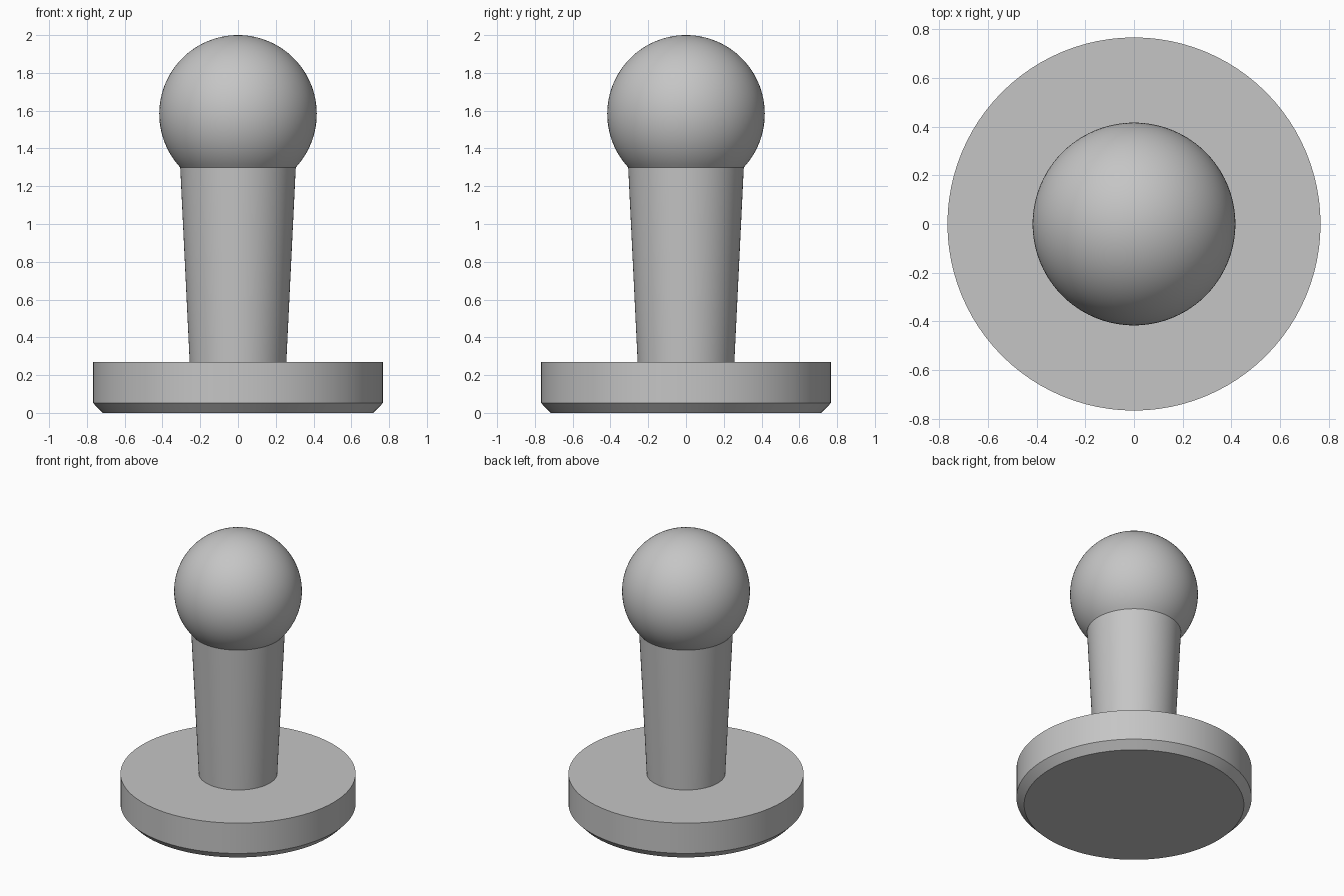
import bpy, bmesh, math

if "Cube" in bpy.data.objects:
    bpy.data.objects.remove(bpy.data.objects["Cube"])

grey = bpy.data.materials.new("plain grey")
grey.diffuse_color = (0.56, 0.56, 0.56, 1)
grey.use_nodes = True
grey.node_tree.nodes["Principled BSDF"].inputs["Base Color"].default_value = grey.diffuse_color


def lathe(name, profile, sides=96):
    """Spin an (radius, height) outline around z into a smooth-shaded part."""
    bm = bmesh.new()
    verts = [bm.verts.new((r, 0, z)) for r, z in profile]
    edges = [bm.edges.new(pair) for pair in zip(verts, verts[1:])]
    bmesh.ops.spin(bm, geom=verts + edges, cent=(0, 0, 0), axis=(0, 0, 1),
                   angle=math.tau, steps=sides, use_duplicate=False)
    bmesh.ops.remove_doubles(bm, verts=bm.verts, dist=1e-5)
    bmesh.ops.recalc_face_normals(bm, faces=bm.faces)
    mesh = bpy.data.meshes.new(name)
    bm.to_mesh(mesh)
    bm.free()
    mesh.materials.append(grey)
    obj = bpy.data.objects.new(name, mesh)
    bpy.context.collection.objects.link(obj)
    bpy.ops.object.select_all(action='DESELECT')
    obj.select_set(True)
    bpy.context.view_layer.objects.active = obj
    bpy.ops.object.shade_smooth_by_angle(angle=math.radians(30))
    return obj


BASE_TOP, NECK_Z, NECK_R = 0.27, 1.30, 0.306
BALL_R, BALL_Z = 0.417, 1.583

# Round foot with a chamfered lower rim, open where the stem joins
lathe("base", [(0, 0), (0.717, 0), (0.767, 0.052), (0.767, BASE_TOP), (0.256, BASE_TOP)])

# Stem widening slightly towards the ball
lathe("stem", [(0.256, BASE_TOP), (NECK_R, NECK_Z)])

# Ball knob, cut off where it meets the stem
start = math.atan2(NECK_Z - BALL_Z, NECK_R)
steps = 40
arc = [start + (math.pi / 2 - start) * i / steps for i in range(steps)]
lathe("ball", [(BALL_R * math.cos(a), BALL_Z + BALL_R * math.sin(a)) for a in arc]
      + [(0, BALL_Z + BALL_R)])
